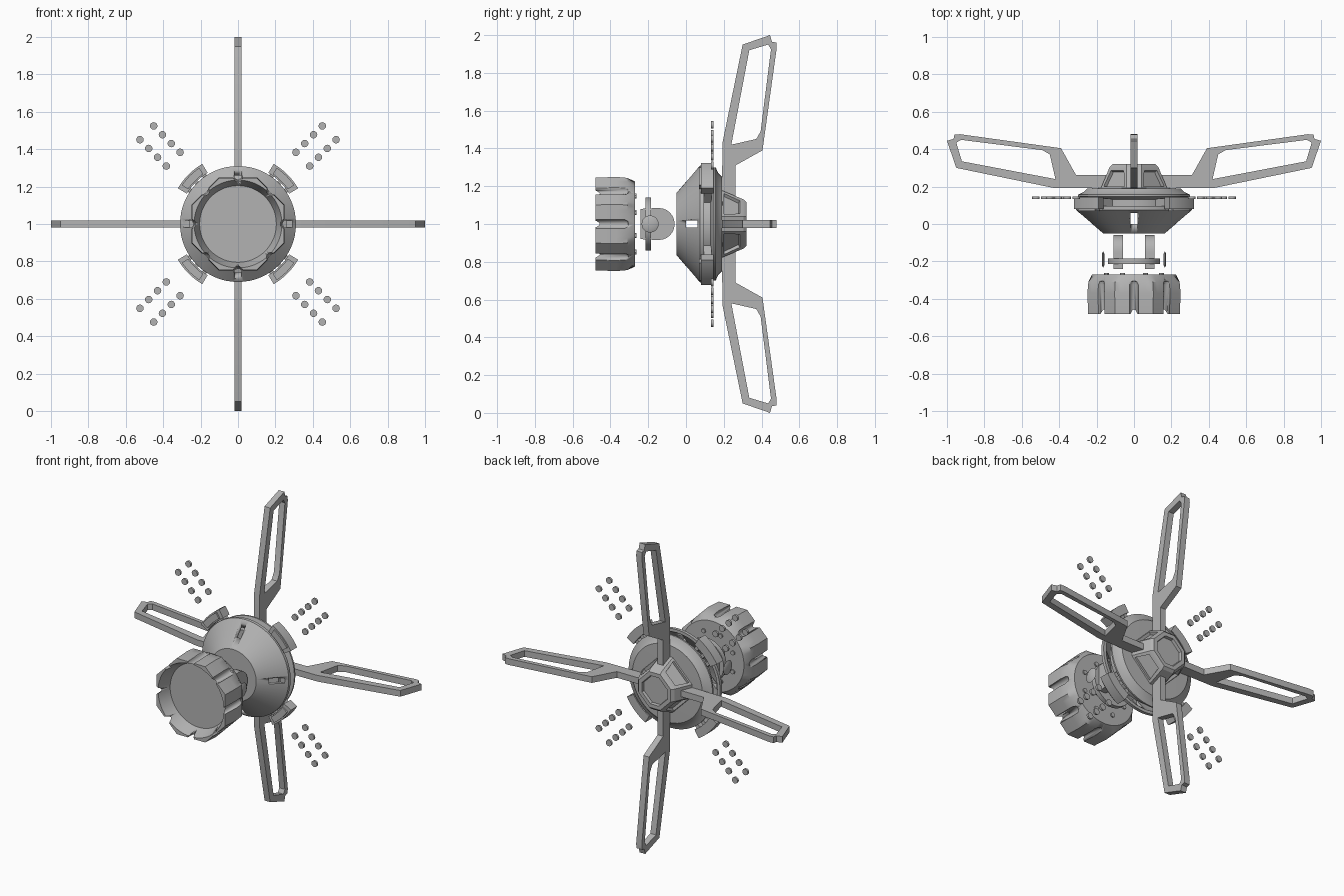
import bpy, bmesh, math
from math import pi, sin, cos
from mathutils import Matrix, Vector

if "Cube" in bpy.data.objects:
    bpy.data.objects.remove(bpy.data.objects["Cube"])

grey = bpy.data.materials.new("plain_grey")
grey.use_nodes = True
grey.diffuse_color = (0.45, 0.45, 0.45, 1)
grey.node_tree.nodes["Principled BSDF"].inputs["Base Color"].default_value = (0.45, 0.45, 0.45, 1)


def turned(a):
    """Rotation about the main axis, which runs along y at z = 1."""
    return Matrix.Translation((0, 0, 1)) @ Matrix.Rotation(a, 4, 'Y')


def finish(bm, name, matrix=None, angle=30):
    bmesh.ops.remove_doubles(bm, verts=bm.verts, dist=1e-5)
    bmesh.ops.recalc_face_normals(bm, faces=bm.faces)
    bm.transform(matrix or turned(0))
    mesh = bpy.data.meshes.new(name)
    bm.to_mesh(mesh)
    bm.free()
    mesh.materials.append(grey)
    ob = bpy.data.objects.new(name, mesh)
    bpy.context.collection.objects.link(ob)
    bpy.ops.object.select_all(action='DESELECT')
    ob.select_set(True)
    bpy.context.view_layer.objects.active = ob
    bpy.ops.object.shade_smooth_by_angle(angle=math.radians(angle))
    return ob


def lathe(name, profile, seg=48, matrix=None, octagon_from=9):
    """Spin (radius, y) points; rings wider than octagon_from become octagons."""
    bm = bmesh.new()
    rings = []
    for r, y in profile:
        ring = []
        for i in range(seg):
            a = 2 * pi * i / seg
            d = (a + pi / 8) % (pi / 4) - pi / 8
            k = r * cos(pi / 8) / cos(d) if r > octagon_from else r
            ring.append(bm.verts.new((k * cos(a), y, k * sin(a))))
        rings.append(ring)
    for p, q in zip(rings, rings[1:]):
        for i in range(seg):
            j = (i + 1) % seg
            bm.faces.new((p[i], p[j], q[j], q[i]))
    bmesh.ops.dissolve_degenerate(bm, edges=bm.edges, dist=1e-5)
    return finish(bm, name, matrix)


def box(name, size, centre, matrix=None):
    bm = bmesh.new()
    bmesh.ops.create_cube(bm, size=1)
    bmesh.ops.scale(bm, vec=size, verts=bm.verts)
    bmesh.ops.translate(bm, vec=centre, verts=bm.verts)
    return finish(bm, name, matrix)


def extrude(bm, faces, vec):
    geo = bmesh.ops.extrude_face_region(bm, geom=faces)["geom"]
    bmesh.ops.translate(bm, vec=vec, verts=[g for g in geo if isinstance(g, bmesh.types.BMVert)])


def cut(ob, cutter):
    mod = ob.modifiers.new("cut", 'BOOLEAN')
    mod.operation = 'DIFFERENCE'
    mod.solver = 'EXACT'
    mod.object = cutter
    bpy.context.view_layer.objects.active = ob
    bpy.ops.object.modifier_apply(modifier=mod.name)
    bpy.data.objects.remove(cutter)


# Front cup: octagonal, with a recessed disc and a round-ended flute in each side
cup = lathe("front_cup", [(0, -.40), (.205, -.40), (.235, -.48), (.265, -.48), (.27, -.37),
                          (.264, -.31), (.225, -.27), (0, -.27)], 64, None, 0.24)
for i in range(8):
    flute = [(0, -.6), (.024, -.6), (.024, -.325), (.017, -.308), (0, -.30)]
    cut(cup, lathe("flute_cutter", flute, 16, turned(i * pi / 4) @ Matrix.Translation((.25, 0, 0))))
    bolt = [(0, -.275), (.014, -.275), (.014, -.262), (0, -.262)]
    lathe("cup_bolt", bolt, 12, turned((i + .5) * pi / 4) @ Matrix.Translation((.16, 0, 0)))

# Pivot between the cup and the dish
lathe("pivot_plate", [(0, -.215), (.14, -.215), (.14, -.185), (0, -.185)])
for side, label in ((1, "left"), (-1, "right")):
    bm = bmesh.new()
    outline = [(-.24, -.08), (-.15, -.085)]
    outline += [(-.145 + .085 * sin(t * pi / 12), -.085 * cos(t * pi / 12)) for t in range(1, 12)]
    outline += [(-.15, .085), (-.24, .08)]
    f = bm.faces.new([bm.verts.new((side * .06, y, z)) for y, z in outline])
    extrude(bm, [f], (side * .05, 0, 0))
    finish(bm, label + "_pivot_lug")
    lathe(label + "_pivot_disc", [(0, -.007), (.03, -.007), (.045, 0), (.03, .007), (0, .007)], 24,
          Matrix.Translation((side * .165, -.19, 1)) @ Matrix.Rotation(pi / 2, 4, 'Z'))

# Hollow dish with four slots
dish = lathe("dish", [(0, -.05), (.165, -.05), (.31, .075), (.31, .095), (.29, .095),
                      (.29, .085), (.15, -.03), (0, -.03)], 64)
for a in (0, pi / 2):
    cut(dish, box("slot_cutter", (2, .06, .036), (0, .03, 0), turned(a)))

# Back body
lathe("back_body", [(0, .07), (.24, .07), (.24, .13), (.30, .147), (.30, .157),
                    (.27, .17), (.25, .19), (0, .195)], 64)

# Hub: tapered square with clipped corners and sunken panels
bm = bmesh.new()
rings = []
for r, y in ((.18, .185), (.13, .305), (.115, .32)):
    rings.append([bm.verts.new(Matrix.Rotation(i * pi / 2, 3, 'Y') @ Vector((r, y, s * .04)))
                  for i in range(4) for s in (1, -1)])
bm.faces.new(rings[0])
panels = [bm.faces.new(rings[2])]
for level in (0, 1):
    p, q = rings[level], rings[level + 1]
    for i in range(8):
        j = (i + 1) % 8
        f = bm.faces.new((p[i], p[j], q[j], q[i]))
        if level == 0 and i % 2 == 1:
            panels.append(f)
bmesh.ops.recalc_face_normals(bm, faces=bm.faces)
bmesh.ops.inset_individual(bm, faces=panels, thickness=.026)
bmesh.ops.inset_individual(bm, faces=panels, thickness=.004, depth=-.018)
finish(bm, "hub", None, 20)

# Four open frame arms
outer = [(.10, .19), (.43, .193), (.95, .30), (1.0, .445), (.965, .455), (.96, .478),
         (.93, .48), (.39, .405), (.31, .262), (.10, .262)]
hole = [(.42, .24), (.92, .335), (.95, .435), (.925, .45), (.49, .395), (.45, .372)]
for name, turn in (("left", 0), ("bottom", 1), ("right", 2), ("top", 3)):
    bm = bmesh.new()
    edges = []
    for loop in (outer, hole):
        vs = [bm.verts.new((r, y, -.02)) for r, y in loop]
        edges += [bm.edges.new((v, vs[(i + 1) % len(vs)])) for i, v in enumerate(vs)]
    bmesh.ops.triangle_fill(bm, use_beauty=True, use_dissolve=False, edges=edges)
    extrude(bm, bm.faces[:], (0, 0, .04))
    finish(bm, name + "_arm", turned(turn * pi / 2))

# Diagonal clamps, and rows of small floating discs beyond them
for k in range(4):
    mid = (k + .5) * pi / 2
    bm = bmesh.new()
    for r0, r1, y0, y1, half in ((.318, .374, .08, .145, .25), (.325, .365, .07, .08, .18)):
        arc = [-half + half * t / 4 for t in range(9)]
        pts = [(r0, a) for a in arc] + [(r1, a) for a in reversed(arc)]
        f = bm.faces.new([bm.verts.new((r * cos(a), y0, r * sin(a))) for r, a in pts])
        extrude(bm, [f], (0, y1 - y0, 0))
    finish(bm, "clamp", turned(mid))
    for s in (-1, 0, 1):
        box("clamp_rib", (.11, .04, .025), (.28, .115, s * .055), turned(mid))
    for step in range(4):
        for s in (-1, 1):
            lathe("floating_disc", [(0, .133), (.02, .133), (.02, .146), (0, .146)], 16,
                  turned(mid) @ Matrix.Translation((.49 + step * .0665, 0, s * .052)))
